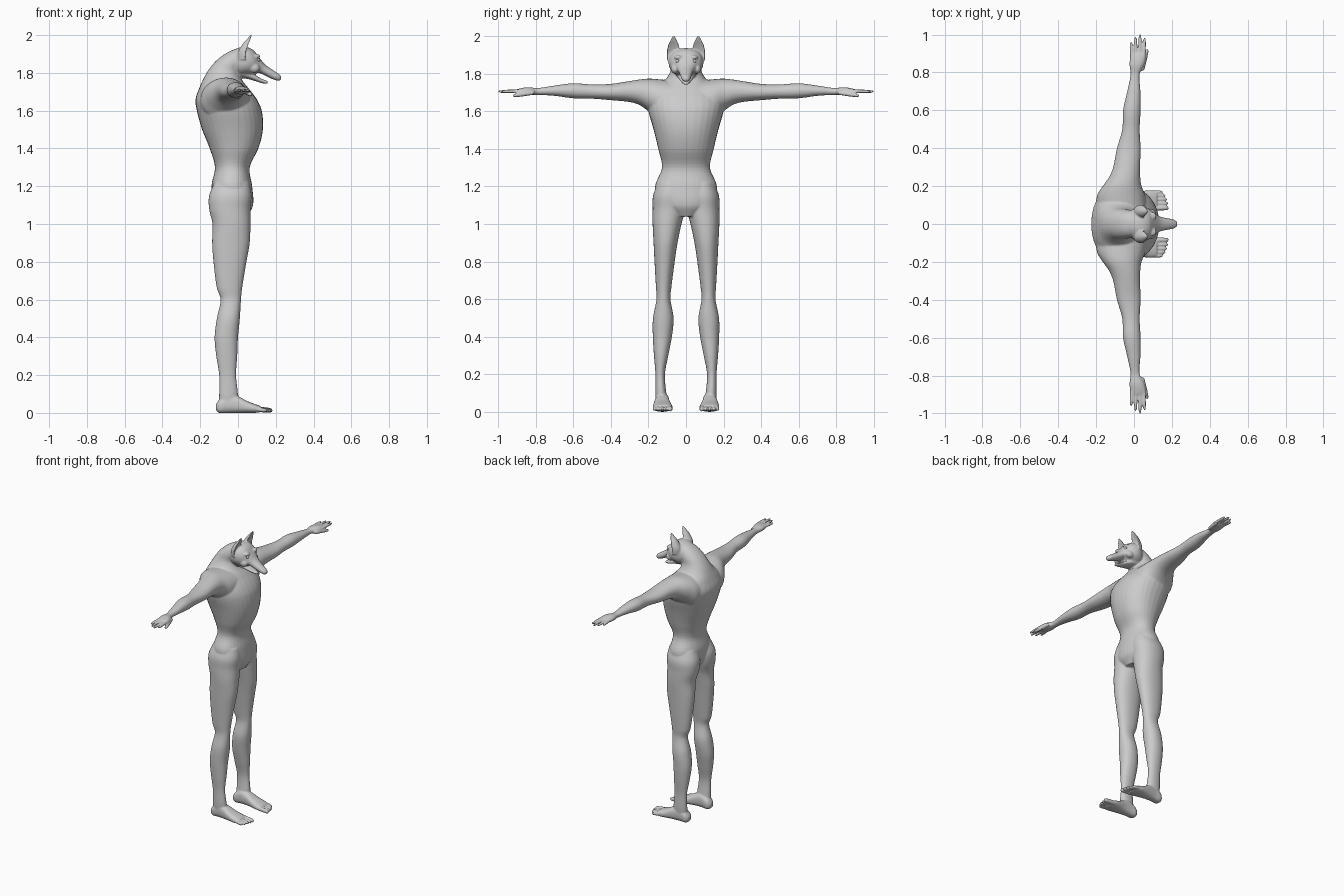
import bpy, bmesh, math
from mathutils import Vector

bm = bmesh.new()
N = 32


def smooth_rings(rings, steps=5):
    """Cubic interpolation of ring rows; the first column is the position."""
    def slope(i, c):
        a, b = rings[max(i - 1, 0)], rings[min(i + 1, len(rings) - 1)]
        return (b[c] - a[c]) / (b[0] - a[0])
    out = []
    for i in range(len(rings) - 1):
        p, q = rings[i], rings[i + 1]
        d = q[0] - p[0]
        for k in range(steps):
            u = k / steps
            row = [p[0] + d * u]
            for c in range(1, 5):
                row.append((2*u**3 - 3*u*u + 1) * p[c] + (u**3 - 2*u*u + u) * d * slope(i, c)
                           + (3*u*u - 2*u**3) * q[c] + (u**3 - u*u) * d * slope(i + 1, c))
            out.append(row)
    return out + [list(rings[-1])]


def loft(axis, rings, side=1, power=2.0, dent=None):
    """Skin of rounded sections (position, a0, a1, b0, b1) along x, y or z."""
    loops = []
    for t, a0, a1, b0, b1 in smooth_rings(rings):
        loop = []
        for k in range(N):
            ang = 2 * math.pi * k / N
            ca, sa = math.cos(ang), math.sin(ang)
            ca = math.copysign(abs(ca) ** (2 / power), ca)
            sa = math.copysign(abs(sa) ** (2 / power), sa)
            if dent is not None and ca > 0:
                ca *= dent
            a, b = (a0 + a1) / 2 + ca * (a1 - a0) / 2, (b0 + b1) / 2 + sa * (b1 - b0) / 2
            x, y, z = {'x': (t, a, b), 'y': (a, t, b), 'z': (a, b, t)}[axis]
            loop.append(bm.verts.new((x, y * side, z)))
        loops.append(loop)
    faces = [bm.faces.new(loops[0]), bm.faces.new(loops[-1])]
    for p, q in zip(loops, loops[1:]):
        for k in range(N):
            faces.append(bm.faces.new((p[k], p[(k + 1) % N], q[(k + 1) % N], q[k])))
    bmesh.ops.recalc_face_normals(bm, faces=faces)


def digit(axis, t0, t1, a, b, ra, rb, side):
    """Finger or toe with a round tip; a and b are (start, end) centres."""
    rings = []
    for f, s in ((0, 1), (.45, 1.05), (.8, .95), (.94, .7), (1, .25)):
        ac, bc = a[0] + (a[1] - a[0]) * f, b[0] + (b[1] - b[0]) * f
        rings.append((t0 + (t1 - t0) * f, ac - ra*s, ac + ra*s, bc - rb*s, bc + rb*s))
    loft(axis, rings, side)


def ball(center, size):
    r = bmesh.ops.create_uvsphere(bm, u_segments=24, v_segments=16, radius=1)
    for v in r['verts']:
        v.co = Vector(center) + Vector(v.co[i] * size[i] for i in range(3))


# torso, hunched back and neck
loft('z', [(1.04, -.07, .05, -.06, .06), (1.10, -.12, .08, -.14, .14),
           (1.20, -.14, .075, -.165, .165), (1.30, -.122, .062, -.128, .128),
           (1.40, -.15, .108, -.148, .148), (1.50, -.19, .132, -.172, .172),
           (1.60, -.218, .126, -.20, .20), (1.66, -.225, .10, -.205, .205),
           (1.72, -.205, .055, -.175, .175), (1.765, -.185, .02, -.115, .115),
           (1.81, -.16, .01, -.085, .085), (1.86, -.12, .04, -.075, .075),
           (1.90, -.07, .06, -.06, .06), (1.925, -.02, .05, -.035, .035)], power=2.2)

# skull and upper muzzle
loft('x', [(-.04, -.05, .05, 1.80, 1.91), (0, -.082, .082, 1.785, 1.932),
           (.04, -.093, .093, 1.785, 1.937), (.08, -.08, .08, 1.79, 1.922),
           (.11, -.055, .055, 1.80, 1.885), (.14, -.039, .039, 1.787, 1.848),
           (.18, -.030, .030, 1.768, 1.818), (.212, -.023, .023, 1.758, 1.797),
           (.228, -.012, .012, 1.763, 1.785)], power=2.2)
# lower jaw
loft('x', [(.0, -.055, .055, 1.775, 1.83), (.05, -.048, .048, 1.768, 1.81),
           (.09, -.036, .036, 1.757, 1.79), (.125, -.024, .024, 1.746, 1.769),
           (.158, -.013, .013, 1.741, 1.757)])

for s in (1, -1):
    # ear, hollow at the front
    loft('z', [(1.87, .0, .08, .045, .10), (1.91, .0, .09, .034, .103),
               (1.95, .022, .092, .036, .097), (1.98, .048, .09, .048, .084),
               (2.005, .07, .084, .06, .072)], s, dent=-.2)
    # brow and cheek
    ball((.095, s * .042, 1.888), (.024, .022, .012))
    ball((.085, s * .058, 1.825), (.03, .022, .025))

    # arm
    loft('y', [(.08, -.20, .07, 1.54, 1.765), (.15, -.195, .06, 1.55, 1.772),
               (.20, -.165, .04, 1.60, 1.775), (.25, -.13, .033, 1.635, 1.77),
               (.30, -.11, .032, 1.65, 1.762), (.40, -.09, .035, 1.66, 1.747),
               (.50, -.062, .03, 1.668, 1.744), (.60, -.058, .035, 1.67, 1.75),
               (.70, -.036, .034, 1.683, 1.738), (.79, -.018, .03, 1.688, 1.725),
               (.84, -.024, .054, 1.686, 1.729), (.88, -.021, .062, 1.69, 1.724),
               (.905, -.014, .055, 1.697, 1.717)], s, power=2.1)
    # fingers and thumb
    for xa, xb, tip in ((-.011, -.016, .962), (.010, .008, .99),
                        (.031, .032, 1.003), (.052, .056, .985)):
        digit('y', .87, tip, (xa, xb), (1.709, 1.706), .0085, .009, s)
    digit('y', .81, .925, (.042, .07), (1.70, 1.683), .012, .011, s)

    # leg
    loft('z', [(.05, -.10, .0, .095, .16), (.10, -.10, .0, .105, .163),
               (.20, -.10, -.01, .112, .163), (.30, -.115, -.004, .094, .171),
               (.40, -.124, .0, .075, .177), (.50, -.112, .01, .066, .176),
               (.60, -.092, .016, .083, .157), (.66, -.112, .022, .078, .16),
               (.80, -.13, .045, .06, .168), (.90, -.137, .062, .045, .173),
               (1.0, -.135, .066, .024, .178), (1.08, -.153, .066, .004, .178),
               (1.15, -.153, .072, -.005, .176), (1.22, -.125, .06, .01, .15)], s, power=2.15)
    # foot
    loft('x', [(-.117, .108, .142, .015, .045), (-.10, .092, .158, 0, .07),
               (-.05, .09, .162, 0, .10), (0, .087, .168, 0, .088),
               (.05, .078, .175, .0, .062), (.09, .072, .178, .0, .047),
               (.12, .078, .172, .004, .036)], s, power=2.5)
    # toes
    for y, tip, r in ((.084, .184, .0125), (.109, .182, .0095), (.130, .176, .0095),
                      (.150, .167, .009), (.168, .153, .009)):
        digit('x', .085, tip, (y, y), (.022, .012), r, r + .002, s)

# one smooth skin over all the parts
mesh = bpy.data.meshes.new("body")
bm.to_mesh(mesh)
bm.free()
body = bpy.data.objects.new("body", mesh)
bpy.context.collection.objects.link(body)
rm = body.modifiers.new("skin", 'REMESH')
rm.mode = 'VOXEL'
rm.voxel_size = .005
rm.use_smooth_shade = True
sm = body.modifiers.new("soften", 'SMOOTH')
sm.factor = .5
sm.iterations = 5

# eyes
for s, label in ((1, "left_eye"), (-1, "right_eye")):
    bpy.ops.mesh.primitive_uv_sphere_add(segments=20, ring_count=12, radius=.0095,
                                         location=(.107, s * .045, 1.868))
    eye = bpy.context.object
    eye.name = label
    bpy.ops.object.shade_smooth()
